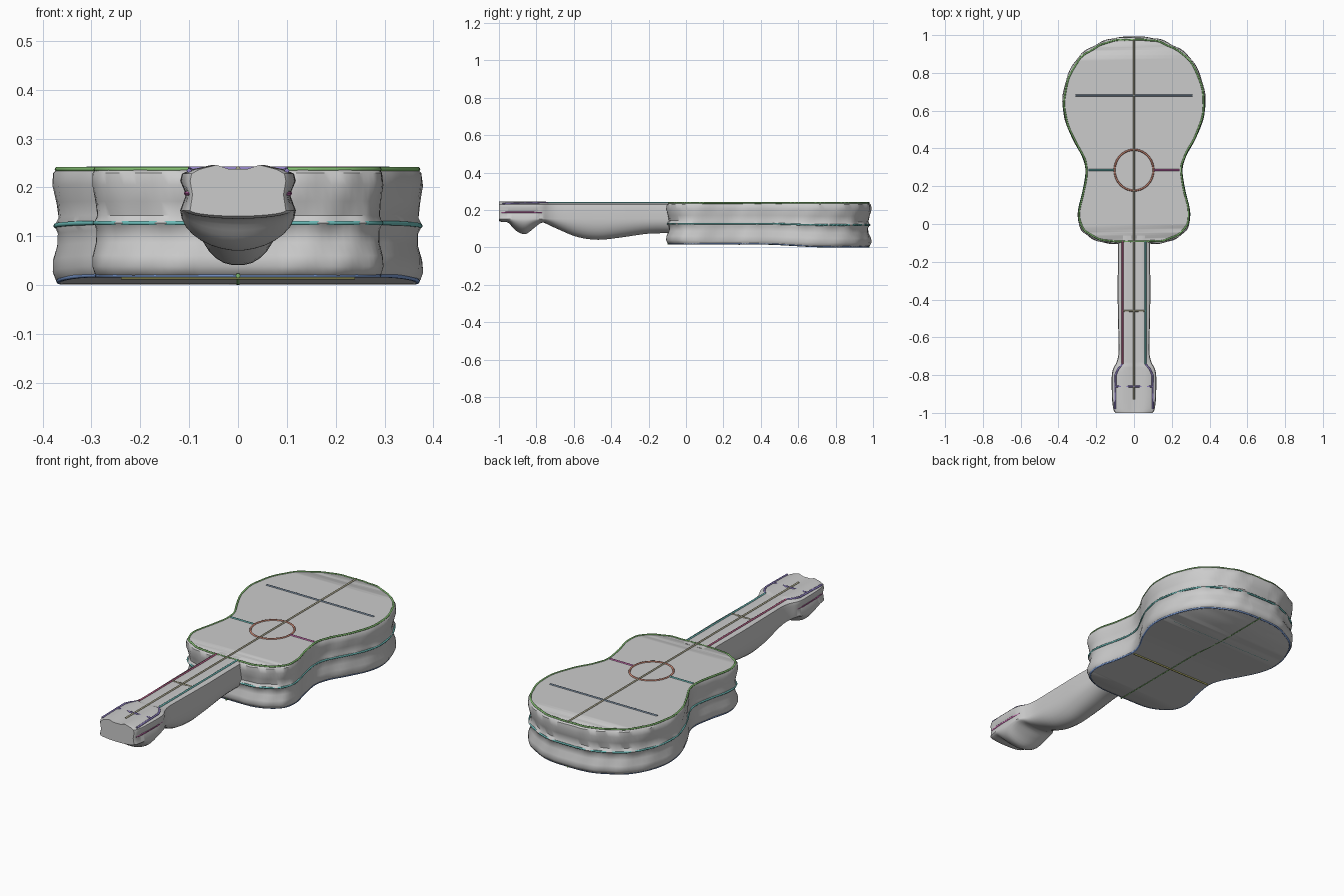
import bpy, bmesh, math
from mathutils import Vector

if "Cube" in bpy.data.objects:
    bpy.data.objects.remove(bpy.data.objects["Cube"])

TOP = 0.238


def spline(pts, n):
    """Catmull-Rom interpolation through tuples of any length."""
    out = []
    for i in range(len(pts) - 1):
        p = [pts[max(0, min(len(pts) - 1, i + k))] for k in (-1, 0, 1, 2)]
        for j in range(n):
            t = j / n
            out.append(tuple(0.5 * (2 * b + (c - a) * t + (2 * a - 5 * b + 4 * c - d) * t * t
                                    + (3 * b - a - 3 * c + d) * t ** 3) for a, b, c, d in zip(*p)))
    return out + [tuple(pts[-1])]


def finish(name, bm):
    bmesh.ops.recalc_face_normals(bm, faces=bm.faces)
    mesh = bpy.data.meshes.new(name)
    bm.to_mesh(mesh)
    bm.free()
    ob = bpy.data.objects.new(name, mesh)
    bpy.context.collection.objects.link(ob)
    bpy.ops.object.select_all(action='DESELECT')
    ob.select_set(True)
    bpy.context.view_layer.objects.active = ob
    bpy.ops.object.shade_smooth_by_angle(angle=math.radians(40))
    return ob


def loft(bm, rings):
    vs = [[bm.verts.new(p) for p in r] for r in rings]
    n = len(vs[0])
    for a, b in zip(vs, vs[1:]):
        for i in range(n):
            bm.faces.new((a[i], a[(i + 1) % n], b[(i + 1) % n], b[i]))
    return vs


def line(name, pts, color, closed=False, radius=0.005):
    cu = bpy.data.curves.new(name, 'CURVE')
    cu.dimensions = '3D'
    cu.bevel_depth = radius
    cu.bevel_resolution = 1
    cu.use_fill_caps = True
    sp = cu.splines.new('POLY')
    sp.points.add(len(pts) - 1)
    for q, p in zip(sp.points, pts):
        q.co = (*p, 1)
    sp.use_cyclic_u = closed
    mat = bpy.data.materials.get(color) or bpy.data.materials.new(color)
    mat.diffuse_color = (*COLORS[color], 1)
    mat.use_nodes = True
    mat.node_tree.nodes["Principled BSDF"].inputs["Base Color"].default_value = mat.diffuse_color
    cu.materials.append(mat)
    ob = bpy.data.objects.new(name, cu)
    bpy.context.collection.objects.link(ob)


COLORS = {"green": (0.22, 0.5, 0.16), "blue": (0.2, 0.33, 0.65), "teal": (0.15, 0.5, 0.48),
          "olive": (0.42, 0.4, 0.28), "slate": (0.22, 0.3, 0.4), "rust": (0.6, 0.25, 0.18),
          "magenta": (0.6, 0.15, 0.45), "crimson": (0.5, 0.12, 0.25), "purple": (0.28, 0.22, 0.55),
          "yellow": (0.5, 0.48, 0.15)}

# body outline, right half, from the tail end to the neck joint
half = spline([(0.05, 0.99), (0.13, 0.98), (0.21, 0.945), (0.29, 0.89), (0.35, 0.79),
               (0.378, 0.67), (0.368, 0.56), (0.325, 0.45), (0.276, 0.36), (0.256, 0.28),
               (0.272, 0.17), (0.297, 0.06), (0.285, -0.02), (0.235, -0.07), (0.16, -0.10),
               (0.08, -0.105)], 5)
outline = half + [(-x, y) for x, y in reversed(half)]


def bottom(y):
    t = max(0, min(1, (y - 0.4) / 0.35))
    return 0.016 - 0.015 * t * t * (3 - 2 * t)


def ring(h, s, ripple=0.0, lift=0.0):
    """Body outline at relative height h, scaled by s about its middle."""
    out = []
    for i, (x, y) in enumerate(outline):
        k = s + ripple * math.sin(i * 1.05 + h * 9)
        b = bottom(y)
        out.append((x * k, 0.43 + (y - 0.43) * min(k, 1.005), b + (TOP - b) * h + lift))
    return out


# body: gently grooved sides, closed with strips running across front and back
bm = bmesh.new()
rings = loft(bm, [ring(h, s, r) for h, s, r in (
    (0, 0.965, 0), (0.03, 0.985, 0.003), (0.1, 1.0, 0.004), (0.2, 0.997, 0.003), (0.32, 0.975, 0.003),
    (0.43, 0.972, 0.004), (0.5, 0.99, 0.007), (0.57, 0.972, 0.004), (0.7, 0.982, 0.003),
    (0.85, 1.0, 0.004), (0.96, 0.995, 0.005), (1.0, 0.975, 0.003))])
for r in (rings[0], rings[-1]):
    n = len(r)
    for i in range(len(half) - 1):
        bm.faces.new((r[i], r[i + 1], r[n - 2 - i], r[n - 1 - i]))
finish("body", bm)

# neck and headstock: (y, half width, lowest z, waist of the side)
stations = spline([(-0.06, 0.085, 0.075, 1), (-0.2, 0.085, 0.073, 1), (-0.35, 0.087, 0.052, 1),
                   (-0.47, 0.085, 0.040, 1), (-0.58, 0.083, 0.055, 1), (-0.68, 0.082, 0.095, 1),
                   (-0.73, 0.092, 0.118, 0.98), (-0.77, 0.112, 0.132, 0.92), (-0.81, 0.118, 0.105, 0.9),
                   (-0.86, 0.118, 0.070, 0.9), (-0.91, 0.117, 0.090, 0.9), (-0.95, 0.114, 0.131, 0.9),
                   (-0.985, 0.108, 0.136, 0.92), (-1.0, 0.098, 0.141, 0.95)], 4)


def section(y, w, zb, k):
    bump = 0.008 if k < 0.96 else 0.002
    zm = 0.153
    pts = [(0.2 * w, TOP), (0.45 * w, TOP + bump), (0.8 * w, TOP - 0.001), (0.97 * w, TOP - 0.01),
           (w, TOP - 0.025), (k * w, 0.185), (w, zm)]
    for i in range(1, 8):
        a = math.pi / 2 * i / 7.5
        pts.append((w * math.cos(a) ** (0.9 if k > 0.96 else 1.1), zm - (zm - zb) * math.sin(a)))
    return [(x, y, z) for x, z in pts] + [(-x, y, z) for x, z in reversed(pts)]


bm = bmesh.new()
rings = loft(bm, [section(*s) for s in stations])
for r in (rings[0], rings[-1]):
    bm.faces.new(r)
finish("neck_and_headstock", bm)

# outline strokes around the body
line("top_rim_line", ring(1, 0.975, 0.003, -0.001), "green", True)
line("middle_rim_line", ring(0.5, 0.985), "teal", True)
line("bottom_rim_line", ring(0, 0.97, 0, 0.004), "blue", True)

# strokes on the front
line("front_center_line", [(0, 0.98, TOP), (0, -0.93, TOP)], "olive")
line("bridge_line", [(-0.31, 0.68, TOP), (0.31, 0.68, TOP)], "slate")
line("sound_hole_ring", [(0.103 * math.cos(a), 0.285 + 0.108 * math.sin(a), TOP)
                         for a in (math.tau * i / 40 for i in range(40))], "rust", True)
line("left_waist_line", [(-0.103, 0.285, TOP), (-0.24, 0.285, TOP)], "teal")
line("right_waist_line", [(0.103, 0.285, TOP), (0.24, 0.285, TOP)], "magenta")
line("neck_cross_line", [(-0.058, -0.46, TOP), (0.058, -0.46, TOP)], "olive")
line("headstock_cross_line", [(-0.1, -0.86, TOP), (0.1, -0.86, TOP)], "purple")

# mirrored strokes along the neck and headstock
for side, s, color in (("left", -1, "crimson"), ("right", 1, "teal")):
    line(side + "_neck_line", [(s * 0.06, -0.09, TOP), (s * 0.06, -0.74, TOP)], color)
    line(side + "_headstock_line", [(s * 0.06, -0.74, TOP), (s * 0.085, -0.77, TOP),
                                    (s * 0.098, -0.80, TOP), (s * 0.1, -0.98, TOP - 0.004)], "purple")
    line(side + "_headstock_side_line", [(s * 0.1, -0.77, 0.188), (s * 0.106, -0.82, 0.188),
                                         (s * 0.104, -0.94, 0.188), (s * 0.097, -0.985, 0.188)], "magenta")

# strokes on the back
line("back_center_line", [(0, 0.98 - i * 0.06, bottom(0.98 - i * 0.06) + 0.003) for i in range(19)], "green")
line("back_lower_line", [(-0.31, 0.68, bottom(0.68) + 0.004), (0.31, 0.68, bottom(0.68) + 0.004)], "teal")
line("back_waist_line", [(-0.24, 0.285, bottom(0.285)), (0.24, 0.285, bottom(0.285))], "yellow")
